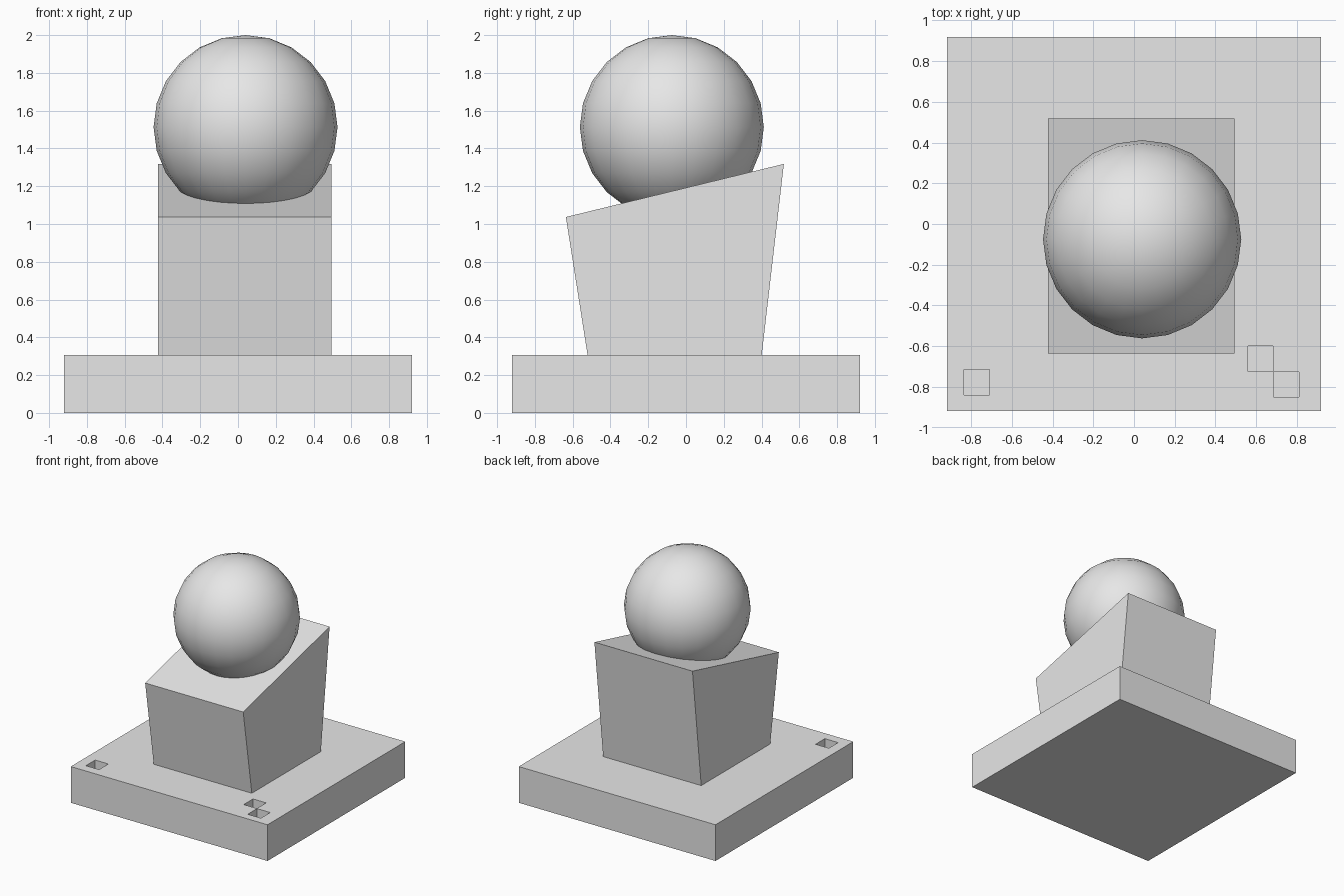
import bpy
import bmesh

default_cube = bpy.data.objects.get("Cube")
if default_cube:
    bpy.data.objects.remove(default_cube, do_unlink=True)

GREY = (0.8, 0.8, 0.8, 1.0)
grey = bpy.data.materials.new("light grey")
grey.use_nodes = True
grey.diffuse_color = GREY
for node in grey.node_tree.nodes:
    if node.type == 'BSDF_PRINCIPLED':
        node.inputs["Base Color"].default_value = GREY


def prism(name, profile, x0, x1):
    """Extrude a (y, z) side profile from x0 to x1."""
    bm = bmesh.new()
    face = bm.faces.new([bm.verts.new((x0, y, z)) for y, z in profile])
    extruded = bmesh.ops.extrude_face_region(bm, geom=[face])["geom"]
    verts = [g for g in extruded if isinstance(g, bmesh.types.BMVert)]
    bmesh.ops.translate(bm, verts=verts, vec=(x1 - x0, 0, 0))
    bmesh.ops.recalc_face_normals(bm, faces=bm.faces)
    mesh = bpy.data.meshes.new(name)
    bm.to_mesh(mesh)
    bm.free()
    mesh.materials.append(grey)
    obj = bpy.data.objects.new(name, mesh)
    bpy.context.collection.objects.link(obj)
    return obj


def box(name, x0, x1, y0, y1, z0, z1):
    return prism(name, [(y0, z0), (y1, z0), (y1, z1), (y0, z1)], x0, x1)


# Square base slab
HALF, BASE_TOP = 0.92, 0.306
base = box("base_slab", -HALF, HALF, -HALF, HALF, 0, BASE_TOP)

# Small square sockets sunk into the front corners of the slab
SIDE = 0.124
for i, (x, y) in enumerate([(-0.773, -0.778), (0.622, -0.662), (0.748, -0.788)]):
    h = SIDE / 2
    cutter = box(f"socket_cutter_{i + 1}", x - h, x + h, y - h, y + h,
                 BASE_TOP - SIDE, BASE_TOP + 0.1)
    cutter.hide_render = True
    cutter.hide_viewport = True
    cut = base.modifiers.new(f"socket_{i + 1}", 'BOOLEAN')
    cut.operation = 'DIFFERENCE'
    cut.solver = 'EXACT'
    cut.object = cutter

# Pedestal flaring upward with a sloped top
prism("pedestal", [(-0.52, 0.3), (0.4, 0.3), (0.518, 1.318), (-0.636, 1.037)],
      -0.423, 0.494)

# Ball resting in the sloped top
bpy.ops.mesh.primitive_uv_sphere_add(segments=24, ring_count=12, radius=0.487,
                                     location=(0.04, -0.075, 1.513))
ball = bpy.context.object
ball.name = "ball"
ball.data.materials.append(grey)
bpy.ops.object.shade_smooth_by_angle()
